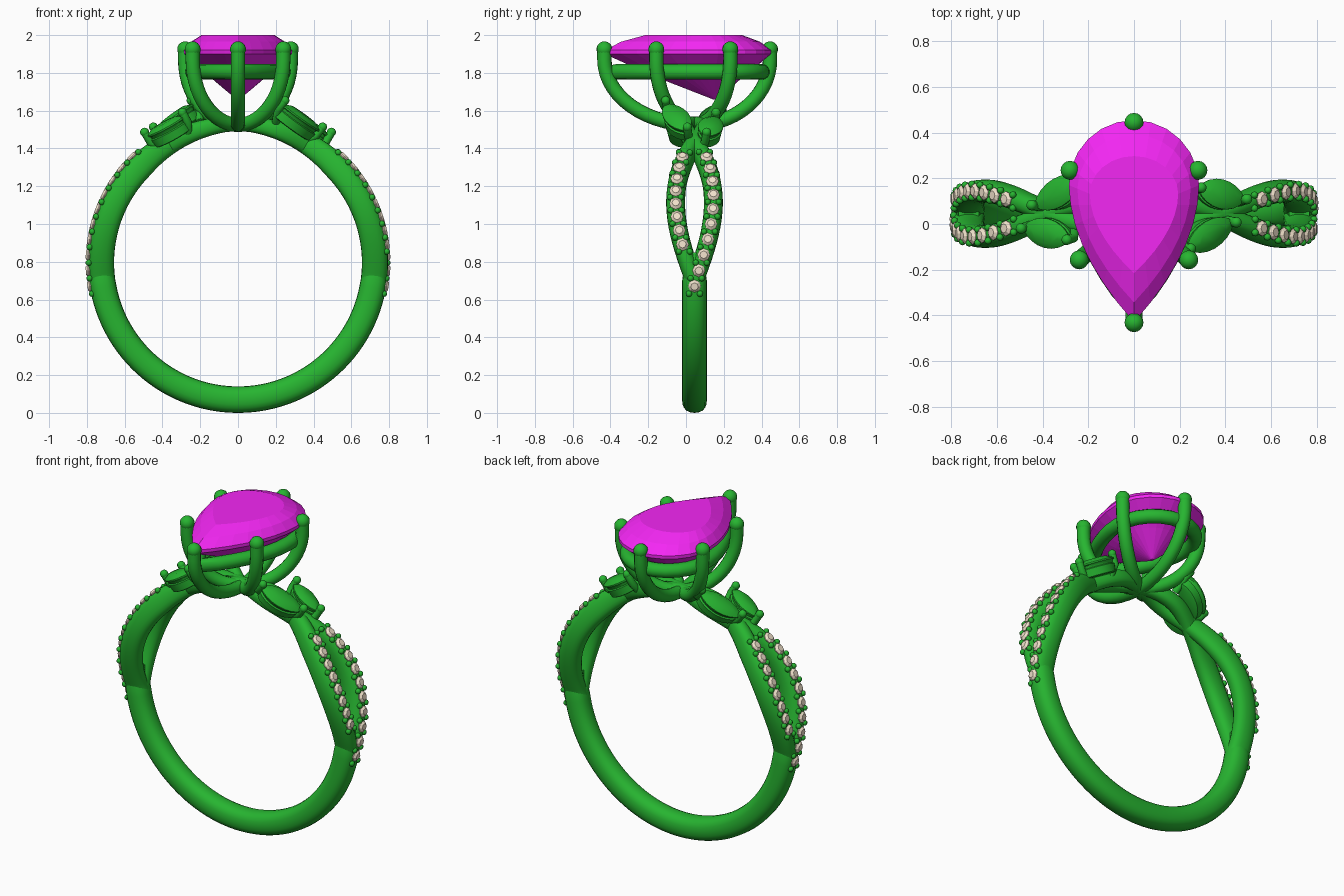
import bpy, bmesh
from math import sin, cos, pi, radians, copysign
from mathutils import Vector, Matrix

if "Cube" in bpy.data.objects:
    bpy.data.objects.remove(bpy.data.objects["Cube"])

CY, CZ, R = 0.045, 0.795, 0.725        # ring centre and centreline radius


def material(name, rgb):
    m = bpy.data.materials.new(name)
    m.diffuse_color = (*rgb, 1)
    m.use_nodes = True
    m.node_tree.nodes["Principled BSDF"].inputs["Base Color"].default_value = m.diffuse_color
    return m


METAL = material("green_metal", (0.02, 0.46, 0.03))
GEM = material("magenta_gem", (0.9, 0.02, 0.9))
PAVE = material("pale_stone", (0.88, 0.76, 0.6))


def finish(bm, name, mat, smooth=True):
    bmesh.ops.recalc_face_normals(bm, faces=bm.faces)
    me = bpy.data.meshes.new(name)
    bm.to_mesh(me)
    bm.free()
    ob = bpy.data.objects.new(name, me)
    bpy.context.collection.objects.link(ob)
    me.materials.append(mat)
    if smooth:
        bpy.ops.object.select_all(action='DESELECT')
        ob.select_set(True)
        bpy.context.view_layer.objects.active = ob
        bpy.ops.object.shade_smooth_by_angle(angle=radians(40))
    return ob


def loft(bm, rings, closed=False):
    """Skin a list of equal-length point rings, capping both ends."""
    vs = [[bm.verts.new(p) for p in r] for r in rings]
    n = len(vs[0])
    pairs = list(zip(vs, vs[1:])) + ([(vs[-1], vs[0])] if closed else [])
    for a, b in pairs:
        for i in range(n):
            bm.faces.new((a[i], a[(i + 1) % n], b[(i + 1) % n], b[i]))
    if not closed:
        bm.faces.new(vs[0])
        bm.faces.new(vs[-1])


def ball(bm, p, r, seg=12):
    bmesh.ops.create_uvsphere(bm, u_segments=seg, v_segments=seg // 2 + 1, radius=r,
                              matrix=Matrix.Translation(p))


def tube(bm, pts, r, closed=False, seg=14):
    pts = [Vector(p) for p in pts]
    n, rings, u = len(pts), [], None
    for i, p in enumerate(pts):
        t = pts[(i + 1) % n if closed else min(i + 1, n - 1)] - pts[i - 1 if closed else max(i - 1, 0)]
        t.normalize()
        u = (u or t.orthogonal())
        u = (u - t * u.dot(t)).normalized()
        if closed:
            u = Vector((0, 0, 1))
        v = t.cross(u)
        rings.append([p + r * (u * cos(2 * pi * k / seg) + v * sin(2 * pi * k / seg)) for k in range(seg)])
    loft(bm, rings, closed)


def spow(v, e):
    return copysign(abs(v) ** e, v)


def section(phi, rad, off, a, b, s=1, n=20):
    """Rounded shank cross-section at ring angle phi (degrees)."""
    c, d = cos(radians(phi)), sin(radians(phi))
    out = []
    for k in range(n):
        t = 2 * pi * k / n
        q, y = rad + a * spow(cos(t), 0.85), off + b * spow(sin(t), 0.85)
        out.append((s * q * c, CY + s * y, CZ + q * d))
    return out


# lower band, tapering inside the split
bm = bmesh.new()
rings = []
for i in range(66):
    phi = -184 + 188 * i / 65
    e = max(0, abs(phi + 90) - 82) / 12
    rings.append(section(phi, R, 0, 0.07 - 0.025 * e, 0.066 - 0.02 * e))
loft(bm, rings)
finish(bm, "lower_band", METAL)


# split shank strands: bow apart, cross, and meet beneath the head
def strand(phi):
    d = 0.1 * sin(pi * (phi + 8) / 68) if phi < 60 else -0.045 * sin(pi * (phi - 60) / 30)
    d = 0 if phi < -8 else d
    e = min(1, max(0, (phi - 45) / 40))
    return R + 0.01 * e, d, 0.069 - 0.029 * e, 0.05 - 0.01 * e


for s, side in ((1, "right"), (-1, "left")):
    for k, which in ((-1, "short"), (1, "long")):
        bm = bmesh.new()
        rings = []
        for i in range(45):
            phi = -14 + 106 * i / 44
            q, d, a, b = strand(phi)
            rings.append(section(phi, q, k * d, a, b, s))
        loft(bm, rings)
        finish(bm, f"{side}_{which}_strand", METAL)

        # pave stones with pairs of beads between them
        stones, beads = bmesh.new(), bmesh.new()
        lo, n = (7, 8) if k < 0 else (-9, 10)
        step = (45 - lo) / (n - 1)

        def on_strand(phi, lift, across=0.0):
            q, d, a, b = strand(phi)
            q += a + lift
            return Vector((s * q * cos(radians(phi)), CY + s * (k * d + across), CZ + q * sin(radians(phi))))

        for j in range(n):
            phi = lo + step * j
            o = on_strand(phi, 0)
            up = (on_strand(phi, 1) - o).normalized()
            v = Vector((0, 1, 0))
            w = up.cross(v)
            loft(stones, [[o + up * h + r * (v * cos(pi * m / 4) + w * sin(pi * m / 4)) for m in range(8)]
                          for r, h in ((0.012, -0.03), (0.034, -0.004), (0.034, 0.001), (0.02, 0.013))])
        for j in range(n + 1):
            for c in (-0.029, 0.029):
                ball(beads, on_strand(lo + step * (j - 0.5), -0.004, c), 0.017, 8)
        finish(stones, f"{side}_{which}_pave", PAVE, False)
        finish(beads, f"{side}_{which}_beads", METAL)

    # marquise leaves with a prong at each tip
    leaves = (((0.23, -0.105, 1.63), (0.43, 0.01, 1.49), (0.4, -0.2, 0.9)),
              ((0.28, 0.155, 1.565), (0.48, 0.105, 1.46), (0.45, 0.15, 0.88)))
    for li, (p, q, nrm) in enumerate(leaves):
        p, q = ((Vector((s * a[0], CY + s * (a[1] - CY), a[2]))) for a in (p, q))
        nrm = Vector((s * nrm[0], s * nrm[1], nrm[2]))
        u, mid = (q - p).normalized(), (p + q) / 2
        nrm = (nrm - u * nrm.dot(u)).normalized()
        w, half = nrm.cross(u), (q - p).length / 2
        outline = [(half * cos(2 * pi * m / 20), 0.066 * spow(sin(2 * pi * m / 20), 1.35)) for m in range(20)]
        bm = bmesh.new()
        loft(bm, [[mid + nrm * h + f * (u * x + w * y) for x, y in outline]
                  for f, h in ((0.75, -0.075), (0.88, -0.07), (0.95, -0.025), (0.84, -0.02),
                               (0.9, -0.005), (1, 0), (1, 0.008), (0.6, 0.028))])
        for tip in (p, q):
            foot = mid.lerp(tip, 0.75) - nrm * 0.09
            foot.y = foot.y + (CY - foot.y) * 0.4
            top = tip + nrm * 0.03
            tube(bm, [foot, tip - nrm * 0.03, top], 0.022, seg=10)
            ball(bm, top, 0.024)
        finish(bm, f"{side}_leaf_{li + 1}", METAL)


# pear outline, rounded toward +y and pointed toward -y
def pear(fx=1.0, fy=1.0, z=0.0, cy=0.08):
    pts = [(0.285 * cos(pi * i / 12), 0.17 + 0.285 * sin(pi * i / 12)) for i in range(13)]
    low = [(0.285 * (1 - (i / 7) ** 1.9), 0.17 - 0.6 * i / 7) for i in range(1, 8)]
    pts += [(-x, y) for x, y in low] + low[-2::-1]
    return [(x * fx, cy + (y - cy) * fy, z) for x, y in pts]


# centre stone
bm = bmesh.new()
loft(bm, [pear(0.03, 0.03, 1.66, 0.16), pear(0.55, 0.55, 1.785, 0.13), pear(z=1.9),
          pear(z=1.92), pear(0.87, 0.83, 1.965), pear(0.68, 0.58, 2.0)])
finish(bm, "pear_stone", GEM, False)

# gallery rail under the stone
bm = bmesh.new()
tube(bm, pear(0.84, 0.88, 1.805, 0.05), 0.041, closed=True)
finish(bm, "gallery_rail", METAL)

# six curved prongs rising from one base
for i, (x, y) in enumerate(((0, 0.445), (0.28, 0.235), (-0.28, 0.235),
                            (0.24, -0.157), (-0.24, -0.157), (0, -0.432))):
    bm = bmesh.new()
    path = []
    for j in range(15):
        t = pi / 2 * j / 14
        path.append((x * sin(t), CY + (y - CY) * sin(t), 1.525 + 0.345 * (1 - cos(t))))
    path.append((x, y, 1.925))
    tube(bm, path, 0.038)
    ball(bm, path[-1], 0.042, 16)
    finish(bm, f"prong_{i + 1}", METAL)
